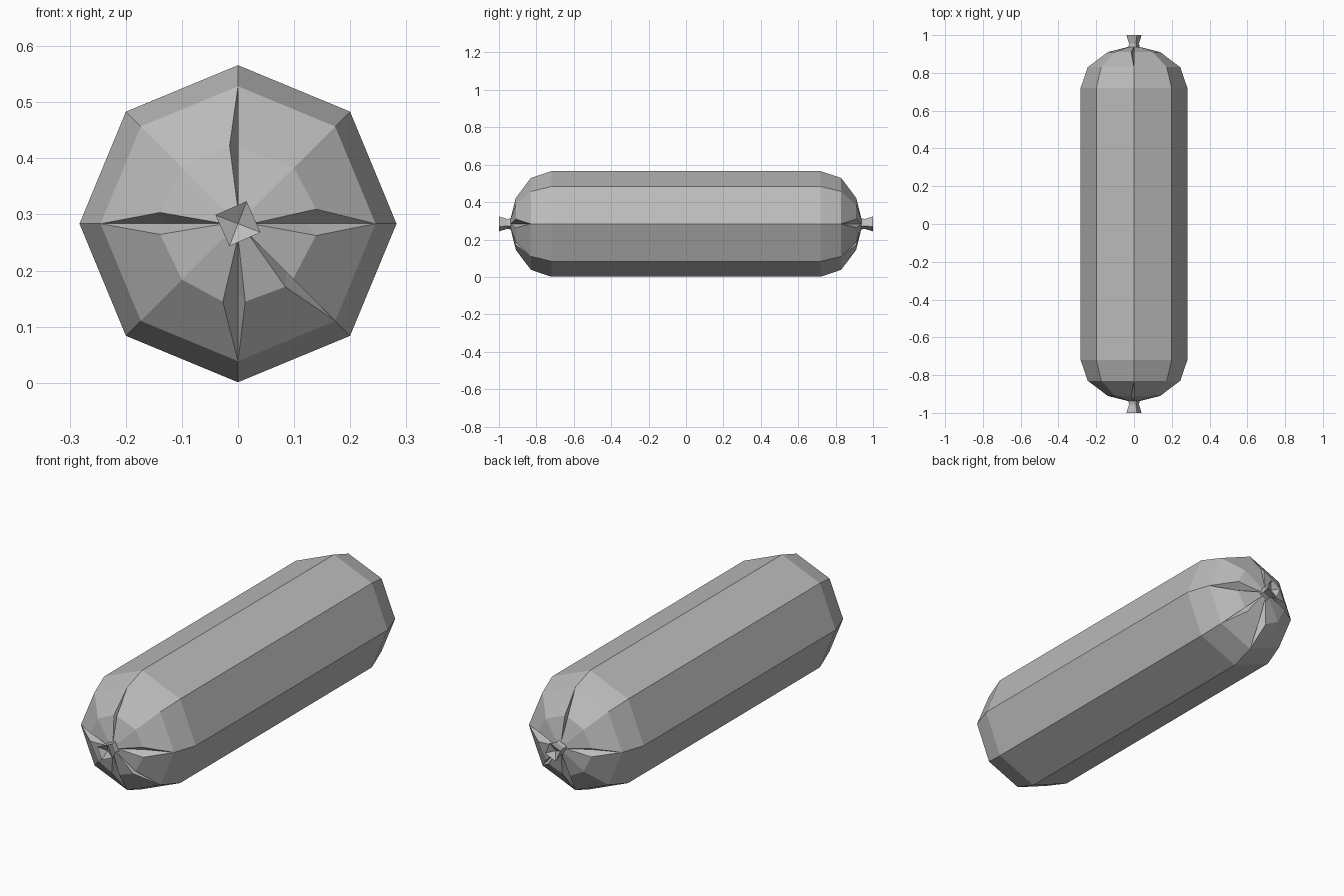
import bpy, bmesh
from math import sin, cos, pi, radians
from mathutils import Vector

if "Cube" in bpy.data.objects:
    bpy.data.objects.remove(bpy.data.objects["Cube"])

MID_Z = 0.2835
grey = bpy.data.materials.new("plain grey")
grey.use_nodes = True
colour = (0.5, 0.5, 0.5, 1)
grey.diffuse_color = colour
grey.node_tree.nodes["Principled BSDF"].inputs["Base Color"].default_value = colour


def finish(name, bm):
    bmesh.ops.recalc_face_normals(bm, faces=bm.faces)
    mesh = bpy.data.meshes.new(name)
    bm.to_mesh(mesh)
    bm.free()
    mesh.materials.append(grey)
    obj = bpy.data.objects.new(name, mesh)
    bpy.context.collection.objects.link(obj)
    return obj


def point(bm, angle, radius, y, side, shift=0):
    """Vertex on a ring around the long axis, slid sideways by shift."""
    x = radius * cos(angle) - shift * sin(angle)
    z = radius * sin(angle) + shift * cos(angle)
    return bm.verts.new((x, side * y, MID_Z + z))


# Octagonal casing with pinched pleats at both ends
# pleat corner: sideways positions of its two lips
pleats = {0: (-0.021, 0.026), 2: (0, 0.015), 4: (-0.02, 0.019),
          6: (-0.027, 0.013), 7: (-0.02, 0)}
angles = [i * pi / 4 for i in range(8)]
bm = bmesh.new()
body_rings = []
for side in (-1, 1):
    body = [point(bm, a, 0.2825, 0.72, side) for a in angles]
    shoulder = [point(bm, a, 0.245, 0.83, side) for a in angles]
    neck = [point(bm, a, 0.024 if i in pleats else 0.038, 0.938, side)
            for i, a in enumerate(angles)]
    lips = []
    for i, a in enumerate(angles):
        if i in pleats:
            low, high = [point(bm, a, 0.139, 0.91, side, s) for s in pleats[i]]
            fold = point(bm, a, 0.122, 0.88, side)
            for lip in (low, high):
                bm.faces.new((shoulder[i], lip, fold))
                bm.faces.new((lip, neck[i], fold))
        else:
            low = high = point(bm, a, 0.141, 0.91, side)
        lips.append((low, high))
    for i in range(8):
        j = (i + 1) % 8
        bm.faces.new((body[i], body[j], shoulder[j], shoulder[i]))
        bm.faces.new((shoulder[i], shoulder[j], lips[j][0], lips[i][1]))
        bm.faces.new((lips[i][1], lips[j][0], neck[j], neck[i]))
    bm.faces.new(neck)
    body_rings.append(body)
front, back = body_rings
for i in range(8):
    j = (i + 1) % 8
    bm.faces.new((front[i], front[j], back[j], back[i]))
finish("sausage_casing", bm)

# Twisted square tie at each end, flaring outwards with a dished end
for name, side in (("front_tie", -1), ("back_tie", 1)):
    bm = bmesh.new()
    corners = [radians(69 + 90 * i) for i in range(4)]
    rings = [[point(bm, a, r, y, side) for a in corners]
             for r, y in ((0.036, 0.92), (0.028, 0.955), (0.043, 1.0))]
    dish = point(bm, 0, 0, 0.98, side)
    for i in range(4):
        j = (i + 1) % 4
        for inner, outer in zip(rings, rings[1:]):
            bm.faces.new((inner[i], inner[j], outer[j], outer[i]))
        bm.faces.new((rings[-1][i], rings[-1][j], dish))
    bm.faces.new(rings[0])
    finish(name, bm)
